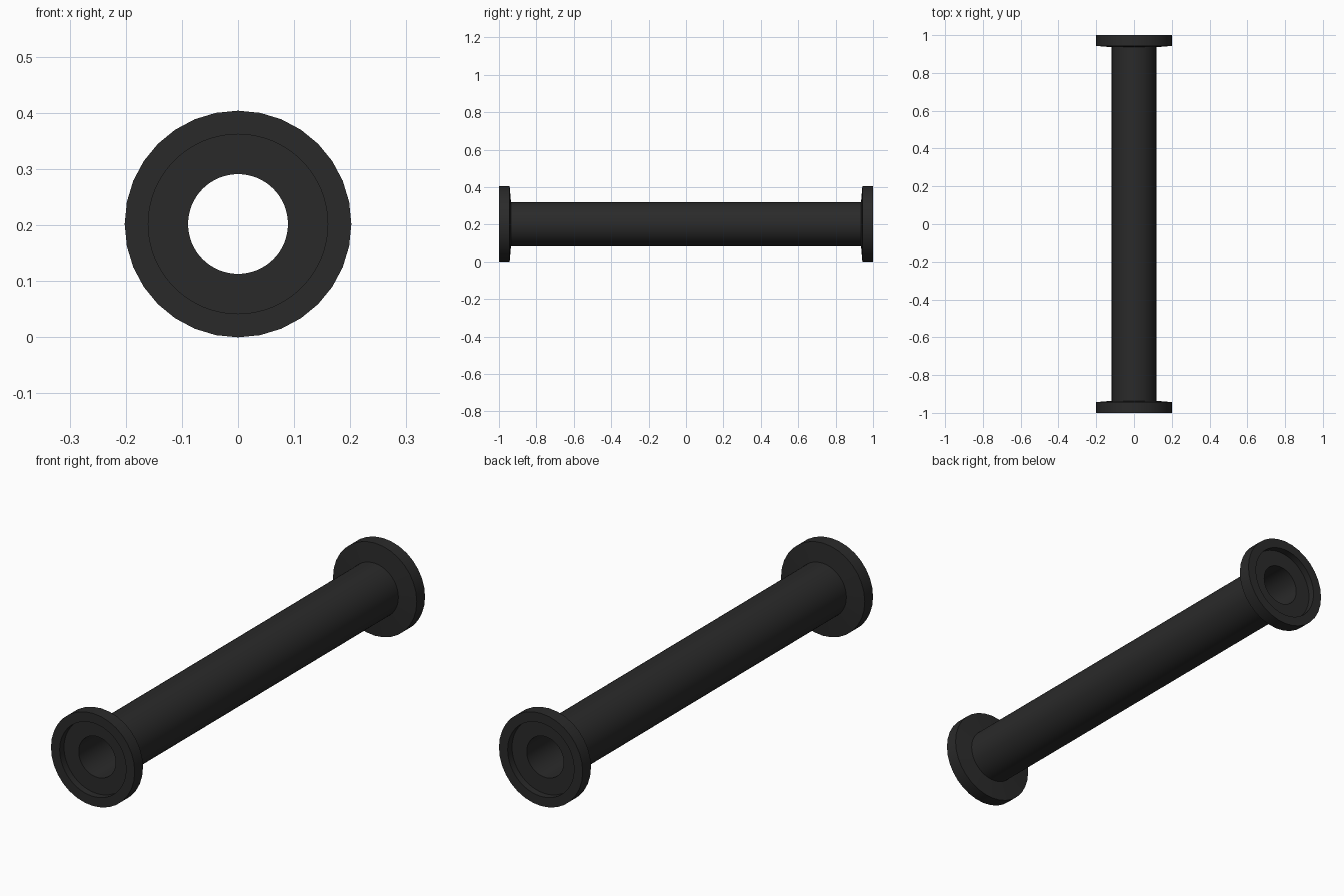
import bpy, bmesh
from math import sin, cos, tau

if "Cube" in bpy.data.objects:
    bpy.data.objects.remove(bpy.data.objects["Cube"])

CENTRE_Z = 0.202
BORE, TUBE, RECESS, RIM = 0.089, 0.118, 0.16, 0.202
SEAT = 0.936  # y where the tube meets a flange

black = bpy.data.materials.new("black_metal")
black.diffuse_color = (0.023, 0.023, 0.023, 1)
black.use_nodes = True
black.node_tree.nodes["Principled BSDF"].inputs["Base Color"].default_value = black.diffuse_color


def lathe(name, profile, closed=False):
    """Revolve (radius, y, sides) points around the y axis; side counts may differ by 2x."""
    bm = bmesh.new()
    rings = []
    for r, y, n in profile:
        rings.append([bm.verts.new((r * sin(tau * i / n), y, CENTRE_Z + r * cos(tau * i / n)))
                      for i in range(n)])
    pairs = list(zip(rings, rings[1:]))
    if closed:
        pairs.append((rings[-1], rings[0]))
    for a, b in pairs:
        steps = min(len(a), len(b))
        ka, kb = len(a) // steps, len(b) // steps
        for i in range(steps):
            va = [a[(i * ka + j) % len(a)] for j in range(ka + 1)]
            vb = [b[(i * kb + j) % len(b)] for j in range(kb + 1)]
            bm.faces.new(va + vb[::-1])
    bmesh.ops.recalc_face_normals(bm, faces=bm.faces)
    # Make the normals point out of the solid: the outermost wall must face away from the axis
    far = max(bm.faces, key=lambda f: (lambda c: c.x ** 2 + (c.z - CENTRE_Z) ** 2)(f.calc_center_median()))
    c = far.calc_center_median()
    if far.normal.x * c.x + far.normal.z * (c.z - CENTRE_Z) < 0:
        bmesh.ops.reverse_faces(bm, faces=bm.faces)
    mesh = bpy.data.meshes.new(name)
    bm.to_mesh(mesh)
    bm.free()
    obj = bpy.data.objects.new(name, mesh)
    bpy.context.collection.objects.link(obj)
    mesh.materials.append(black)
    bpy.ops.object.select_all(action='DESELECT')
    obj.select_set(True)
    bpy.context.view_layer.objects.active = obj
    bpy.ops.object.shade_smooth_by_angle()
    return obj


# Hollow pipe between the flanges
lathe("pipe", [(TUBE, -SEAT, 64), (TUBE, SEAT, 64), (BORE, SEAT, 64), (BORE, -SEAT, 64)], closed=True)

# End flanges: tapered back, coarse 32-sided rim, recessed gasket seat, bore
for name, s in (("front_flange", -1), ("back_flange", 1)):
    lathe(name, [(TUBE, s * SEAT, 64), (RIM, s * 0.943, 32), (RIM, s, 32),
                 (RECESS, s, 64), (RECESS, s * 0.97, 64),
                 (BORE, s * 0.97, 64), (BORE, s * SEAT, 64)])
